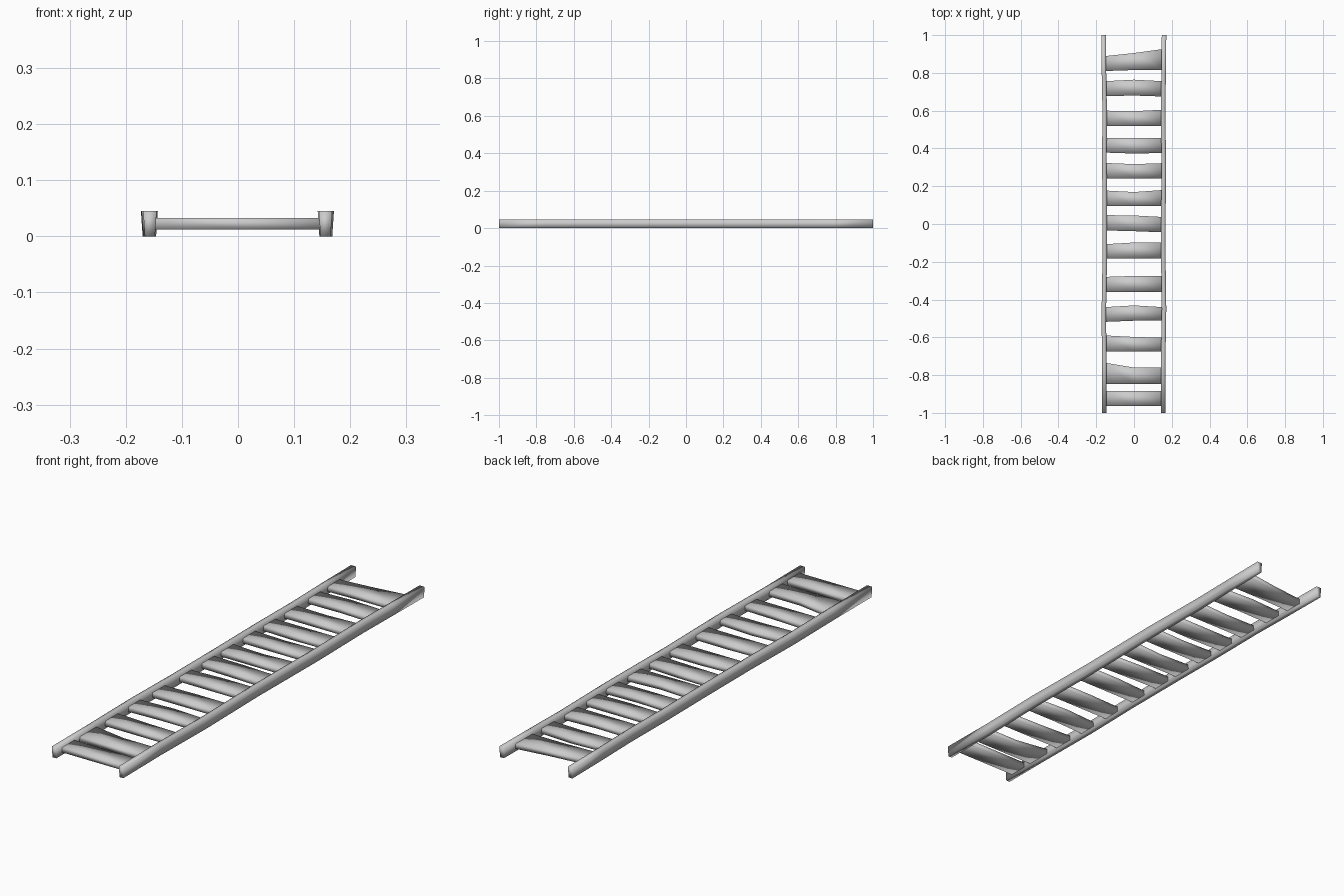
import bpy

if "Cube" in bpy.data.objects:
    bpy.data.objects.remove(bpy.data.objects["Cube"])

def loft(name, sections):
    """Skin a chain of four-sided sections into a smooth closed bar."""
    n = len(sections)
    verts = [p for s in sections for p in s]
    faces = [(4*i + j, 4*i + (j+1) % 4, 4*i + 4 + (j+1) % 4, 4*i + 4 + j)
             for i in range(n - 1) for j in range(4)]
    faces += [(3, 2, 1, 0), tuple(range(4*n - 4, 4*n))]
    me = bpy.data.meshes.new(name)
    me.from_pydata(verts, [], faces)
    me.update()
    ob = bpy.data.objects.new(name, me)
    bpy.context.collection.objects.link(ob)
    bpy.context.view_layer.objects.active = ob
    bpy.ops.object.select_all(action='DESELECT')
    ob.select_set(True)
    bpy.ops.object.mode_set(mode='EDIT')
    bpy.ops.mesh.select_all(action='SELECT')
    bpy.ops.mesh.normals_make_consistent(inside=False)
    bpy.ops.object.mode_set(mode='OBJECT')
    bpy.ops.object.shade_smooth()
    return ob

# Side rails: slightly wavy, wider at the top than the bottom (y, centre x)
left = [(-1, -.157), (-.75, -.157), (-.48, -.160), (-.2, -.155),
        (.1, -.155), (.35, -.157), (.6, -.155), (.8, -.159), (1, -.161)]
right = [(-1, .156), (-.75, .154), (-.45, .159), (-.1, .154),
         (.3, .158), (.6, .154), (.8, .157), (1, .159)]
for name, path in (("left_rail", left), ("right_rail", right)):
    loft(name, [[(x - .009, y, 0), (x + .009, y, 0),
                 (x + .012, y, .045), (x - .012, y, .045)] for y, x in path])

# Rungs: uneven planks, (back edge left/mid/right, front edge left/mid/right)
rungs = [
    (.889, .905, .926, .810, .815, .815),
    (.756, .764, .756, .677, .680, .675),
    (.600, .597, .605, .518, .518, .518),
    (.456, .456, .456, .378, .373, .376),
    (.323, .317, .322, .241, .241, .241),
    (.177, .169, .180, .094, .094, .094),
    (.047, .045, .037, -.034, -.038, -.044),
    (-.107, -.098, -.098, -.183, -.183, -.183),
    (-.280, -.275, -.276, -.360, -.360, -.360),
    (-.440, -.431, -.440, -.518, -.512, -.512),
    (-.590, -.598, -.602, -.675, -.675, -.675),
    (-.735, -.760, -.760, -.846, -.846, -.846),
    (-.883, -.883, -.883, -.964, -.964, -.964),
]
for i, r in enumerate(rungs):
    loft(f"rung_{i + 1}", [[(x, r[k+3], .012), (x, r[k], .012),
                            (x, r[k], .033), (x, r[k+3], .033)]
                           for k, x in enumerate((-.152, 0, .152))])
